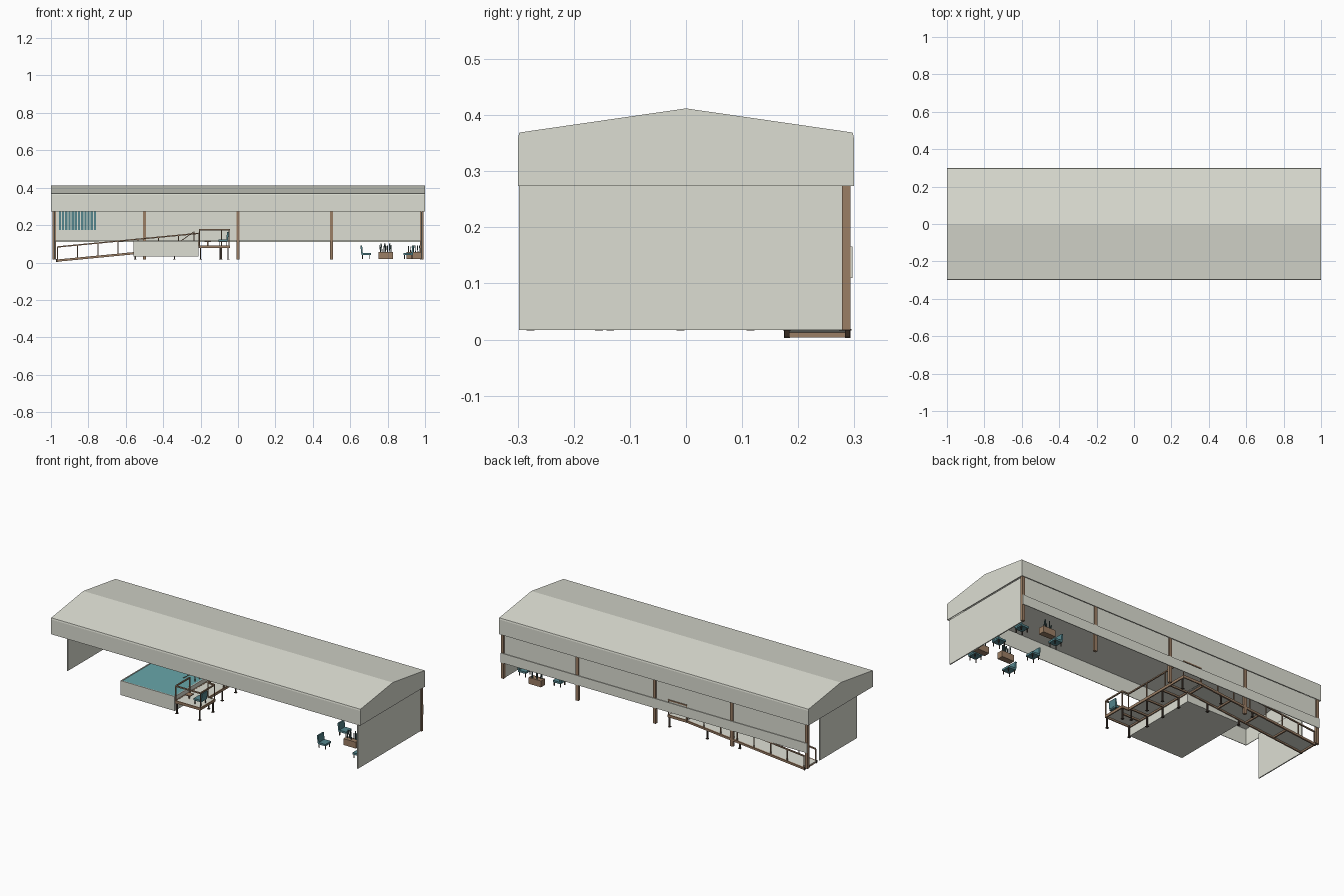
import bpy, bmesh, math, random
from mathutils import Vector

if "Cube" in bpy.data.objects:
    bpy.data.objects.remove(bpy.data.objects["Cube"])

random.seed(4)


def mat(name, rgb):
    m = bpy.data.materials.new(name)
    m.diffuse_color = (*rgb, 1)
    m.use_nodes = True
    m.node_tree.nodes["Principled BSDF"].inputs["Base Color"].default_value = m.diffuse_color
    return m


PANEL = mat("pale_panel", (0.72, 0.73, 0.65))
WOOD = mat("brown_wood", (0.33, 0.21, 0.13))
DARK = mat("dark_timber", (0.07, 0.05, 0.037))
TEAL = mat("teal_fabric", (0.09, 0.24, 0.27))
WATER = mat("pool_water", (0.14, 0.38, 0.40))
STEM = mat("dark_stem", (0.05, 0.09, 0.09))


class Part:
    """Collects boxes and bars into one named object."""

    def __init__(self, name, material):
        self.name, self.material, self.bm = name, material, bmesh.new()

    def box(self, x0, x1, y0, y1, z0, z1):
        vs = bmesh.ops.create_cube(self.bm, size=1)["verts"]
        for v in vs:
            v.co = Vector(((x0 + x1) / 2 + v.co.x * (x1 - x0),
                           (y0 + y1) / 2 + v.co.y * (y1 - y0),
                           (z0 + z1) / 2 + v.co.z * (z1 - z0)))
        return self

    def bar(self, a, b, w, h=None):
        a, b = Vector(a), Vector(b)
        d = b - a
        q = d.to_track_quat('Y', 'Z')
        vs = bmesh.ops.create_cube(self.bm, size=1)["verts"]
        for v in vs:
            v.co = (a + b) / 2 + q @ Vector((v.co.x * w, v.co.y * d.length, v.co.z * (h or w)))
        return self

    def done(self):
        me = bpy.data.meshes.new(self.name)
        self.bm.to_mesh(me)
        self.bm.free()
        me.materials.append(self.material)
        ob = bpy.data.objects.new(self.name, me)
        bpy.context.collection.objects.link(ob)
        return ob


# Roof: hollow gabled shell with deep fascia and closed ends, open below
roof = Part("roof_shell", PANEL)
profile = [(-.299, .274), (-.299, .36), (-.297, .369), (0, .412), (.297, .369), (.299, .36), (.299, .274)]
ends = [[roof.bm.verts.new((x, y, z)) for y, z in profile] for x in (-1, 1)]
for i in range(len(profile) - 1):
    roof.bm.faces.new((ends[0][i], ends[1][i], ends[1][i + 1], ends[0][i + 1]))
roof.bm.faces.new(ends[0])
roof.bm.faces.new(ends[1][::-1])
bmesh.ops.recalc_face_normals(roof.bm, faces=roof.bm.faces[:])
shell = roof.done()
mod = shell.modifiers.new("thickness", 'SOLIDIFY')
mod.thickness, mod.offset = .004, -1

# Walls
Part("right_end_wall", PANEL).box(.978, .984, -.298, .28, .017, .28).done()
Part("left_end_wall", PANEL).box(-.984, -.978, -.175, .17, .017, .28).done()
Part("back_wall", PANEL).box(-.984, .984, .283, .287, .118, .28).done()
Part("back_band", PANEL).box(-.99, .99, .293, .297, .11, .166).done()

# Rear posts
posts = Part("rear_posts", WOOD)
for x in (-.983, -.5, 0, .5, .983):
    posts.box(x - .009, x + .009, .278, .293, .017, .278)
posts.done()

# Hanging slats inside the back wall
slats = Part("wall_slats", TEAL)
for i in range(12):
    x = -.952 + i * .017
    slats.box(x - .006, x + .006, .276, .281, .175, .275)
slats.done()

# Pool basin with water
pool = Part("pool_basin", PANEL)
X0, X1, Y0, Y1 = -.56, -.21, -.285, .178
pool.box(X0, X1, Y0, Y1, .031, .041)
for x in (X0, X1 - .006):
    pool.box(x, x + .006, Y0, Y1, .031, .115)
for y in (Y0, Y1 - .006):
    pool.box(X0, X1, y, y + .006, .031, .115)
pool.done()
Part("pool_water", WATER).box(X0 + .006, X1 - .006, Y0 + .006, Y1 - .006, .041, .112).done()


# Ramp rising toward the raised walkway
def ramp_z(x):
    return .012 + (x + .97) * .073 / .76


Part("ramp_surface", PANEL).bar((-.97, .234, ramp_z(-.97) + .002), (-.21, .234, ramp_z(-.21) + .002), .1, .004).done()
joists = Part("ramp_joists", WOOD)
for i in range(5):
    x = -.965 + i * .186
    joists.box(x - .004, x + .004, .18, .288, ramp_z(x) - .009, ramp_z(x))
joists.done()
edges = Part("ramp_edge_beams", WOOD)
caps = Part("ramp_end_caps", DARK)
for y in (.18, .288):
    edges.bar((-.965, y, ramp_z(-.965) - .002), (-.21, y, ramp_z(-.21) - .002), .009, .012)
    caps.box(-.972, -.964, y - .005, y + .005, .003, .018)
edges.done()
caps.done()

# Raised walkway and platform
deck = Part("deck_surface", PANEL)
deck.box(-.205, -.09, -.15, .29, .086, .091)
deck.box(-.205, -.048, -.28, -.15, .086, .091)
deck.done()
rim = Part("deck_rim", WOOD)
rim.box(-.209, -.203, -.284, .175, .077, .092)
rim.box(-.092, -.086, -.15, .293, .077, .092)
rim.box(-.05, -.044, -.284, -.147, .077, .092)
rim.box(-.209, -.044, -.284, -.278, .077, .092)
rim.box(-.092, -.044, -.153, -.147, .077, .092)
rim.box(-.209, -.086, .287, .293, .077, .092)
for y in (-.2, -.135, -.01, .115, .18):
    rim.box(-.203, -.092, y - .004, y + .004, .077, .086)
rim.done()

# Legs with foot plates
legs = Part("deck_legs", DARK)
spots = [(-.2, -.277), (-.053, -.277), (-.053, -.155), (-.095, -.135), (-.2, -.135), (-.095, -.01),
         (-.2, -.01), (-.095, .115), (-.2, .115), (-.09, .28),
         (-.34, .18), (-.34, .288), (-.55, .18), (-.55, .288)]
for x, y in spots:
    top = .085 if x > -.21 else ramp_z(x)
    legs.box(x - .0035, x + .0035, y - .0035, y + .0035, .017, top)
    legs.box(x - .007, x + .007, y - .007, y + .007, .016, .019)
legs.done()

# Railings: timber handrail over slim uprights
handrail = Part("handrails", WOOD)
uprights = Part("rail_uprights", WOOD)


def railing(points, height, spacing):
    for a, b in zip(points, points[1:]):
        a, b = Vector(a), Vector(b)
        up = Vector((0, 0, height))
        handrail.bar(a + up, b + up, .007)
        n = max(1, round((b - a).length / spacing))
        for i in range(n + 1):
            p = a.lerp(b, i / n)
            uprights.bar(p, p + up, .005)


for y in (.18, .288):
    railing([(-.965, y, ramp_z(-.965)), (-.21, y, ramp_z(-.21))], .071, .115)
railing([(-.206, -.15, .09), (-.206, -.28, .09), (-.047, -.28, .09), (-.047, -.15, .09),
         (-.089, -.15, .09), (-.089, .288, .09), (-.206, .288, .09)], .086, .13)
# Sloping grab rails into the pool
for y in (-.06, -.02):
    handrail.bar((-.31, y, .112), (-.235, y, .165), .004)
    uprights.bar((-.235, y, .165), (-.235, y, .112), .004)
handrail.done()
uprights.done()

# Chairs; facing is +1 toward +x, -1 toward -x
seats = Part("chair_seats", TEAL)
chair_legs = Part("chair_legs", DARK)


def chair(x, y, z, facing):
    seats.box(x - .025, x + .025, y - .026, y + .026, z + .022, z + .033)
    bx = x - facing * .022
    seats.bar((bx, y, z + .03), (bx - facing * .004, y, z + .072), .052, .009)
    for dx in (-.02, .02):
        for dy in (-.02, .02):
            chair_legs.box(x + dx - .002, x + dx + .002, y + dy - .002, y + dy + .002, z, z + .025)


for y in (-.18, .01, .19):
    chair(.685, y, .018, 1)
    chair(.91, y, .018, -1)
chair(-.08, -.235, .091, -1)
seats.done()
chair_legs.done()

# Small side table on the platform
table = Part("side_table", WOOD)
table.box(-.18, -.145, -.235, -.2, .112, .117)
table.box(-.166, -.159, -.221, -.214, .091, .112)
table.done()

# Planters with upright stems
planters = Part("planter_boxes", WOOD)
stems = Part("planter_stems", STEM)
for x, y in ((.79, .25), (.79, -.08), (.94, -.1)):
    planters.box(x - .04, x + .04, y - .018, y + .018, .018, .055)
    for i in range(7):
        sx, sy = x - .028 + i * .0093, y + random.uniform(-.012, .012)
        stems.bar((sx, sy, .053), (sx + random.uniform(-.006, .006), sy, random.uniform(.085, .105)), .004)
planters.done()
stems.done()
